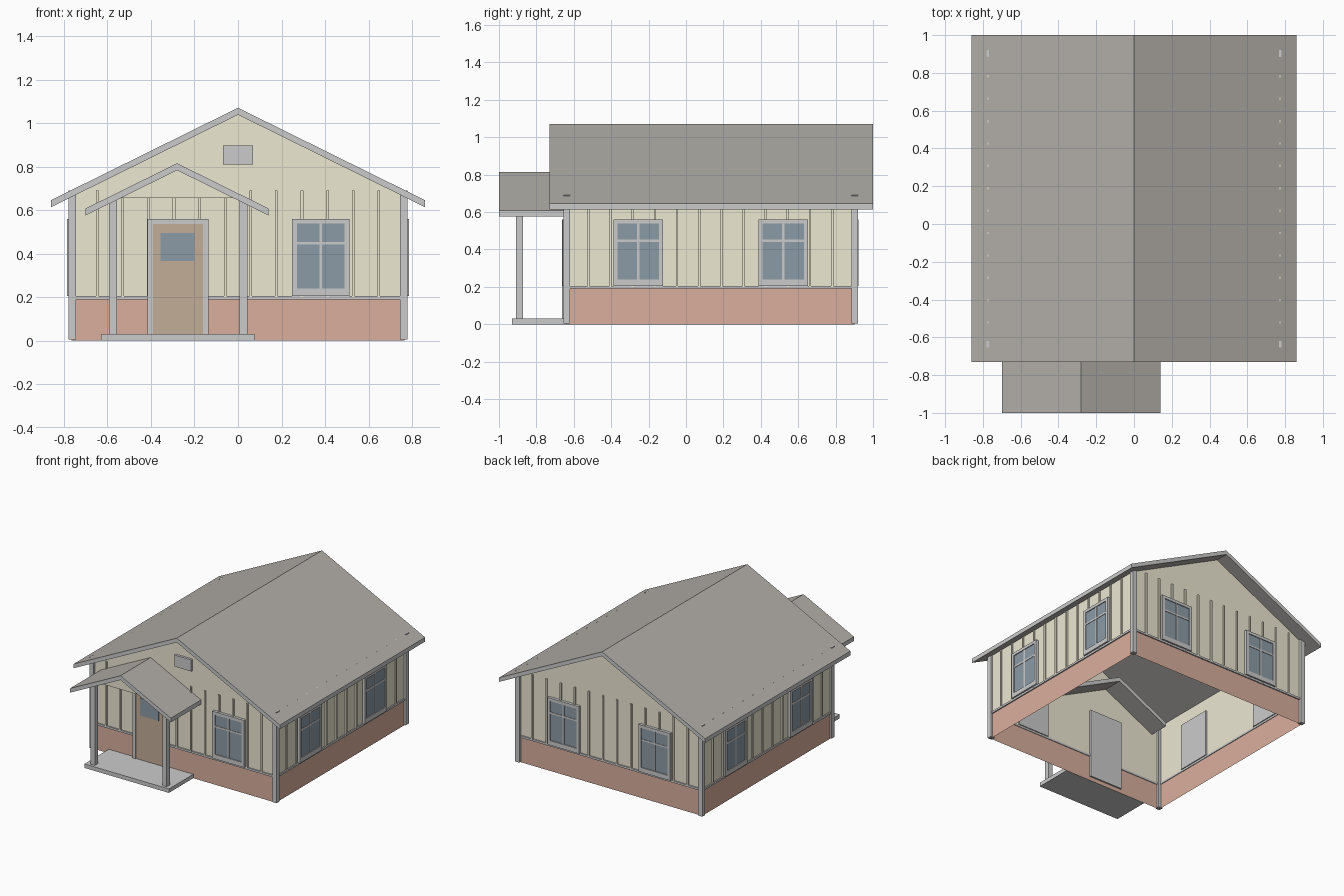
import bpy, bmesh
from math import pi
from mathutils import Matrix, Vector

if "Cube" in bpy.data.objects:
    bpy.data.objects.remove(bpy.data.objects["Cube"])


def material(name, rgb):
    m = bpy.data.materials.new(name)
    m.diffuse_color = (*rgb, 1)
    m.use_nodes = True
    m.node_tree.nodes["Principled BSDF"].inputs["Base Color"].default_value = m.diffuse_color
    return m


SIDING = material("siding", (.85, .81, .65))
BRICK = material("brick", (.70, .43, .34))
ROOF = material("roofing", (.45, .43, .40))
WOOD = material("wood", (.55, .42, .31))
GLASS = material("glass", (.26, .33, .38))

X, Y0, Y1 = .765, -.64, .90          # wall planes
YM = (Y0 + Y1) / 2
SLOPE = .494


def finish(name, bm, mats=()):
    me = bpy.data.meshes.new(name)
    bm.to_mesh(me)
    bm.free()
    for m in mats:
        me.materials.append(m)
    ob = bpy.data.objects.new(name, me)
    bpy.context.collection.objects.link(ob)
    return ob


def boxes(name, items, mat=None, frame=Matrix()):
    """One object from boxes given as (x0, x1, y0, y1, z0, z1)."""
    bm = bmesh.new()
    for x0, x1, y0, y1, z0, z1 in items:
        place = (Matrix.Translation(((x0 + x1) / 2, (y0 + y1) / 2, (z0 + z1) / 2))
                 @ Matrix.Diagonal((x1 - x0, y1 - y0, z1 - z0, 1)))
        bmesh.ops.create_cube(bm, size=1, matrix=frame @ place)
    return finish(name, bm, [mat] if mat else [])


def wall_frame(angle, loc):
    return Matrix.Translation(loc) @ Matrix.Rotation(angle, 4, 'Z')


# Wall frames: local x runs along the wall, local -y points outward
FRONT = wall_frame(0, (0, Y0, 0))
RIGHT = wall_frame(pi / 2, (X, YM, 0))
BACK = wall_frame(pi, (0, Y1, 0))
LEFT = wall_frame(-pi / 2, (-X, YM, 0))
WALLS = {"front": (FRONT, X), "right": (RIGHT, (Y1 - Y0) / 2),
         "back": (BACK, X), "left": (LEFT, (Y1 - Y0) / 2)}


def shell(name, profile, mat, gable):
    """Open-bottomed wall shell; profile is the front outline."""
    bm = bmesh.new()
    f = [bm.verts.new((x, Y0, z)) for x, z in profile]
    b = [bm.verts.new((x, Y1, z)) for x, z in profile]
    bm.faces.new(f)
    bm.faces.new(b[::-1])
    last = len(f) - 1
    bm.faces.new((f[1], b[1], b[2], f[2]))
    bm.faces.new((f[last], b[last], b[0], f[0]))
    return finish(name, bm, [mat])


# Walls and brick base
shell("siding_walls", [(-X, .19), (X, .19), (X, .68), (0, 1.05), (-X, .68)], SIDING, True)
shell("brick_base", [(-X, 0), (X, 0), (X, .19), (-X, .19)], BRICK, False)


def gable_roof(name, cx, half, top, y0, y1, thick):
    """Chevron cross-section extruded along y, with pale edge boards."""
    drop = half * SLOPE
    pts = [(-half, top - drop), (0, top), (half, top - drop),
           (half, top - drop - thick), (0, top - thick), (-half, top - drop - thick)]
    bm = bmesh.new()
    f = [bm.verts.new((cx + x, y0, z)) for x, z in pts]
    b = [bm.verts.new((cx + x, y1, z)) for x, z in pts]
    for ring in (f, b):                       # two quads close each end
        bm.faces.new((ring[0], ring[1], ring[4], ring[5]))
        bm.faces.new((ring[1], ring[2], ring[3], ring[4]))
    for i in range(6):
        j = (i + 1) % 6
        face = bm.faces.new((f[i], f[j], b[j], b[i]))
        face.material_index = 0 if i in (2, 5) else 1
    bmesh.ops.recalc_face_normals(bm, faces=bm.faces[:])
    return finish(name, bm, [None, ROOF])


gable_roof("main_roof", 0, .86, 1.07, -.73, 1.0, .032)
gable_roof("porch_roof", -.28, .42, .815, -1.0, -.49, .032)

# Corner boards
boxes("corner_boards", [(min(s * .745, s * .78), max(s * .745, s * .78), y, y + .035, .005, .691)
                        for s in (-1, 1) for y in (-.655, .885)])

# Battens and the sill band between brick and siding
for side, (frame, half) in WALLS.items():
    step = 2 * half / 13
    boxes(side + "_battens", [(-half + i * step - .006, -half + i * step + .006, -.010, 0, .2, .689)
                              for i in range(1, 13)], SIDING, frame)
    spans = [(-half, -.4), (-.15, half)] if side == "front" else [(-half, half)]
    boxes(side + "_sill_band", [(a, b, -.009, .005, .19, .205) for a, b in spans], None, frame)


def window(name, frame, u):
    w, z0, z1, t = .132, .205, .56, .022
    a, b = u - w, u + w
    bars = [(a, b, -.012, .012, z0, z1),                     # backing
            (a, a + t, -.021, 0, z0, z1), (b - t, b, -.021, 0, z0, z1),
            (a + t, b - t, -.021, 0, z0, z0 + .035), (a + t, b - t, -.021, 0, z1 - t, z1),
            (u - .006, u + .006, -.018, 0, z0 + .035, z1 - t),
            (a + t, b - t, -.018, 0, .441, .454)]
    boxes(name + "_frame", bars, None, frame)
    boxes(name + "_glass", [(a + t, b - t, -.0145, -.011, z0 + .035, z1 - t)], GLASS, frame)


# Windows
window("front_window", FRONT, .38)
for i, u in enumerate((-.385, .39)):
    window(f"right_window_{i}", RIGHT, u)
    window(f"left_window_{i}", LEFT, -u)
for i, u in enumerate((-.38, .38)):
    window(f"back_window_{i}", BACK, u)

# Door
boxes("door_frame", [(-.415, -.135, -.012, .012, .03, .56), (-.415, -.39, -.022, 0, .03, .56),
                     (-.16, -.135, -.022, 0, .03, .56), (-.39, -.16, -.022, 0, .535, .56)], None, FRONT)
boxes("door_leaf", [(-.39, -.16, -.016, -.011, .03, .535)], WOOD, FRONT)
boxes("door_glass", [(-.355, -.20, -.019, -.015, .365, .495)], GLASS, FRONT)

# Gable vent
boxes("gable_vent", [(-.07, .07, -.018, .005, .81, .897)], None, FRONT)

# Porch slab, posts and gable infill
boxes("porch_slab", [(-.63, .075, -.93, -.64, 0, .03)])
boxes("porch_posts", [(x, x + .036, -.91, -.872, .03, .645) for x in (-.593, .007)])
bm = bmesh.new()
tri = bm.faces.new([bm.verts.new(p) for p in
                    ((-.55, -.90, .655), (-.01, -.90, .655), (-.28, -.90, .79))])
ext = bmesh.ops.extrude_face_region(bm, geom=[tri], use_keep_orig=True)
bmesh.ops.translate(bm, vec=Vector((0, .02, 0)),
                    verts=[v for v in ext["geom"] if isinstance(v, bmesh.types.BMVert)])
bmesh.ops.recalc_face_normals(bm, faces=bm.faces[:])
finish("porch_gable", bm, [SIDING])
